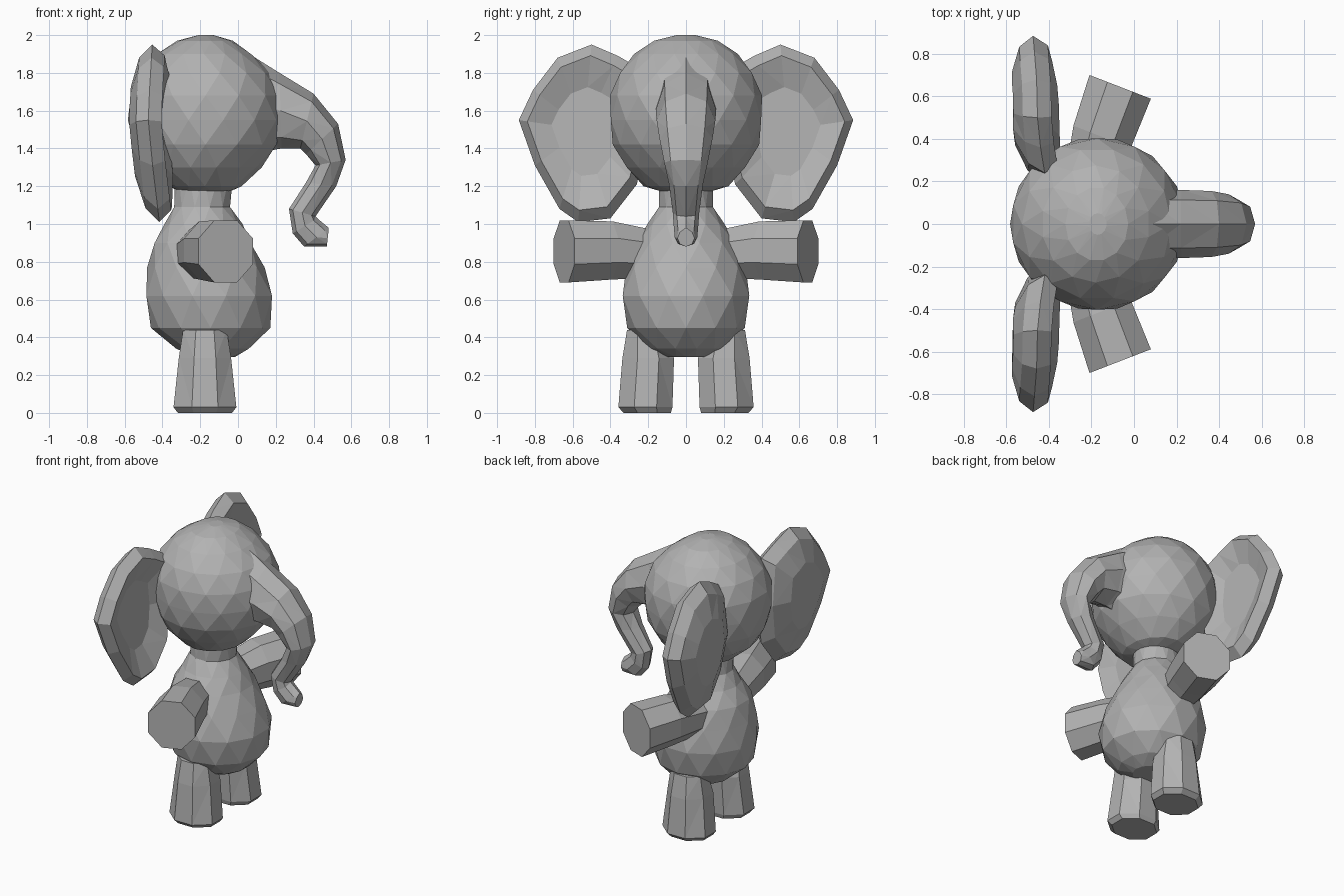
import bpy, bmesh, math
from mathutils import Vector

cube = bpy.data.objects.get("Cube")
if cube:
    bpy.data.objects.remove(cube, do_unlink=True)

grey = bpy.data.materials.new("elephant grey")
grey.use_nodes = True
GREY = (0.45, 0.45, 0.45, 1)
grey.diffuse_color = GREY
grey.node_tree.nodes["Principled BSDF"].inputs["Base Color"].default_value = GREY


def finish(name, bm):
    """Turn a bmesh into a flat-shaded, triangulated object."""
    bmesh.ops.triangulate(bm, faces=[f for f in bm.faces if len(f.verts) == 4])
    bmesh.ops.recalc_face_normals(bm, faces=bm.faces)
    mesh = bpy.data.meshes.new(name)
    bm.to_mesh(mesh)
    bm.free()
    mesh.materials.append(grey)
    obj = bpy.data.objects.new(name, mesh)
    bpy.context.collection.objects.link(obj)


def loft(name, rings):
    """Skin a list of equal-sized point loops and cap both ends."""
    bm = bmesh.new()
    loops = [[bm.verts.new(p) for p in ring] for ring in rings]
    n = len(loops[0])
    for a, b in zip(loops, loops[1:]):
        for i in range(n):
            j = (i + 1) % n
            bm.faces.new((a[i], a[j], b[j], b[i]))
    bm.faces.new(loops[0][::-1])
    bm.faces.new(loops[-1])
    finish(name, bm)


def ring(center, u, v, sides=8, phase=0.5):
    c, u, v = Vector(center), Vector(u), Vector(v)
    angles = [math.tau * (i + phase) / sides for i in range(sides)]
    return [c + u * math.cos(a) + v * math.sin(a) for a in angles]


def stack(name, profile, sides):
    """Loft of level rings: height, back x, front x, half width.
    Every other ring is turned half a step for a faceted look."""
    rings = []
    for k, (z, back, front, w) in enumerate(profile):
        rings.append(ring(((back + front) / 2, 0, z), ((front - back) / 2 * 1.02, 0, 0),
                          (0, w * 1.02, 0), sides, k % 2 * 0.5))
    loft(name, rings)


# Head: full towards the back, flattened underneath
stack("head", [(1.175, -0.31, -0.04, 0.14), (1.20, -0.37, 0.02, 0.22),
               (1.30, -0.485, 0.12, 0.315), (1.42, -0.55, 0.205, 0.38),
               (1.55, -0.575, 0.235, 0.40), (1.68, -0.57, 0.225, 0.395),
               (1.80, -0.52, 0.17, 0.35), (1.90, -0.43, 0.07, 0.27),
               (1.97, -0.32, -0.03, 0.17), (2.0, -0.21, -0.13, 0.05)], 14)

# Pear-shaped body rising into the neck
stack("body", [(0.295, -0.22, -0.02, 0.10), (0.34, -0.33, 0.06, 0.21),
               (0.45, -0.455, 0.165, 0.305), (0.62, -0.49, 0.185, 0.34),
               (0.77, -0.475, 0.135, 0.31), (0.90, -0.445, 0.07, 0.265),
               (1.00, -0.385, 0.02, 0.20), (1.09, -0.34, -0.04, 0.145),
               (1.25, -0.33, -0.03, 0.14)], 12)

# Trunk: outer point, inner point (x, z) and half width of each section
trunk = [((0.06, 1.90), (0.12, 1.38), 0.16),
         ((0.22, 1.80), (0.23, 1.40), 0.16),
         ((0.40, 1.69), (0.33, 1.40), 0.155),
         ((0.53, 1.53), (0.36, 1.37), 0.14),
         ((0.57, 1.34), (0.41, 1.31), 0.115),
         ((0.52, 1.20), (0.36, 1.22), 0.09),
         ((0.41, 1.04), (0.27, 1.08), 0.07),
         ((0.42, 1.03), (0.29, 0.95), 0.065),
         ((0.48, 0.98), (0.35, 0.88), 0.06),
         ((0.48, 0.97), (0.47, 0.88), 0.045)]
sections = []
for (ox, oz), (ix, iz), w in trunk:
    outer, inner = Vector((ox, 0, oz)), Vector((ix, 0, iz))
    sections.append(ring((outer + inner) / 2, (outer - inner) / 2, (0, w, 0), 8, 0))
loft("trunk", sections)

# Ear outline (y, z) with its inner edge sunk in the head, and layers (scale, x)
outline = [(0.24, 1.82), (0.36, 1.89), (0.50, 1.95), (0.68, 1.88), (0.81, 1.71),
           (0.885, 1.55), (0.80, 1.31), (0.67, 1.08), (0.57, 1.01),
           (0.40, 1.03), (0.26, 1.21), (0.20, 1.50)]
layers = [(0.5, -0.445), (0.87, -0.405), (1.0, -0.475), (0.85, -0.54), (0.5, -0.575)]


def ear_point(y, z, scale, x, side):
    y = 0.54 + (y - 0.54) * scale
    z = 1.5 + (z - 1.5) * scale
    x += 0.12 * max(1.5 - z, 0) + 0.2 * max(0.45 - y, 0) + 0.06 * max(z - 1.6, 0)
    return (x, side * y, z)


for side, label in ((1, "left"), (-1, "right")):
    loft(label + "_ear", [[ear_point(y, z, s, x, side) for y, z in outline]
                          for s, x in layers])

    # Arm: thick stub swung slightly forward
    across = Vector((0.93, -0.36 * side, 0))
    arm = [((-0.22, 0.16, 0.84), 0.125), ((-0.15, 0.41, 0.86), 0.157),
           ((-0.065, 0.645, 0.855), 0.168)]
    loft(label + "_arm", [ring((x, y * side, z), across * r, (0, 0, r * 1.06))
                          for (x, y, z), r in arm])

    # Leg: stub with a slightly chamfered foot
    leg = [(0.0, 0.205, 0.155, 0.135), (0.03, 0.215, 0.18, 0.155),
           (0.29, 0.20, 0.15, 0.148), (0.44, 0.215, 0.125, 0.105)]
    loft(label + "_leg", [ring((-0.175, y * side, z), (rx, 0, 0), (0, ry, 0))
                          for z, y, rx, ry in leg])
